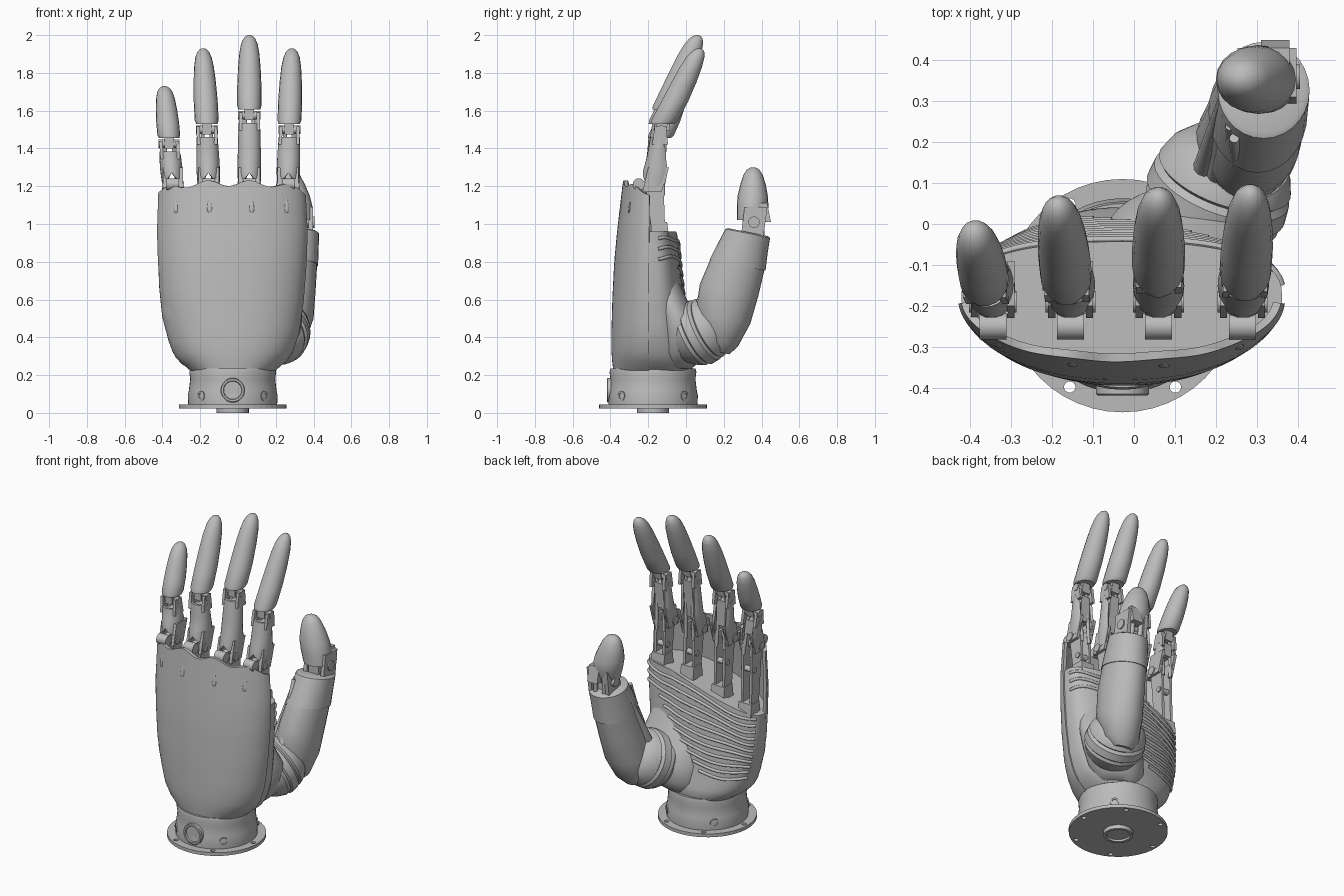
import bpy, bmesh, math
from mathutils import Vector

if "Cube" in bpy.data.objects:
    bpy.data.objects.remove(bpy.data.objects["Cube"])

grey = bpy.data.materials.new("plain_grey")
grey.use_nodes = True
grey.diffuse_color = (0.5, 0.5, 0.5, 1)
grey.node_tree.nodes["Principled BSDF"].inputs["Base Color"].default_value = (0.5, 0.5, 0.5, 1)
TAU = math.tau
Y, Z = Vector((0, 1, 0)), Vector((0, 0, 1))


def skin(name, loops, angle=35):
    """Join point loops with quads and close both ends."""
    bm = bmesh.new()
    rows = [[bm.verts.new(p) for p in loop] for loop in loops]
    n = len(rows[0])
    for a, b in zip(rows, rows[1:]):
        for i in range(n):
            j = (i + 1) % n
            bm.faces.new((a[i], a[j], b[j], b[i]))
    bm.faces.new(rows[0])
    bm.faces.new(rows[-1])
    bmesh.ops.recalc_face_normals(bm, faces=bm.faces)
    mesh = bpy.data.meshes.new(name)
    bm.to_mesh(mesh)
    bm.free()
    mesh.materials.append(grey)
    ob = bpy.data.objects.new(name, mesh)
    bpy.context.collection.objects.link(ob)
    if angle:
        bpy.ops.object.select_all(action="DESELECT")
        ob.select_set(True)
        bpy.context.view_layer.objects.active = ob
        bpy.ops.object.shade_smooth_by_angle(angle=math.radians(angle))
    return ob


def lathe(name, origin, axis, profile, n=32, angle=35):
    """Turn (distance, radius) pairs about an axis."""
    axis = Vector(axis).normalized()
    u = axis.orthogonal().normalized()
    v = axis.cross(u)
    return skin(name, [[Vector(origin) + axis * s + (u * math.cos(TAU * i / n) + v * math.sin(TAU * i / n)) * r
                        for i in range(n)] for s, r in profile], angle)


def rod(name, p, q, r, r2=None, n=12):
    d = Vector(q) - Vector(p)
    return lathe(name, p, d, [(0, r), (d.length, r if r2 is None else r2)], n)


def loft(name, rows, tilt=0, n=20):
    """Stack ellipses given as (z, x, y, half width, half depth)."""
    return skin(name, [[(x + rx * math.cos(TAU * i / n), y + ry * math.sin(TAU * i / n),
                         z - tilt * ry * math.sin(TAU * i / n)) for i in range(n)]
                       for z, x, y, rx, ry in rows])


def plate(name, low, high, wx, x_low, x_high=None):
    """Upright plate tapering from (z, y0, y1) to (z, y0, y1)."""
    ends = ((low, x_low), (high, x_low if x_high is None else x_high))
    return skin(name, [[(x - wx, a, z), (x + wx, a, z), (x + wx, b, z), (x - wx, b, z)]
                       for (z, a, b), x in ends])


def interp(rows, z):
    z = min(max(z, rows[0][0]), rows[-1][0])
    for a, b in zip(rows, rows[1:]):
        if z <= b[0]:
            t = (z - a[0]) / (b[0] - a[0])
            return [p + (q - p) * t for p, q in zip(a[1:], b[1:])]


# Wrist: flange with bolt holes, hub, collar, round button
centre = Vector((-0.028, -0.175, 0))
flange = lathe("wrist_flange", centre, Z, [(0.024, 0.285), (0.045, 0.285)], 48, 0)
for k in range(6):
    a = TAU * k / 6
    p = centre + Vector((math.cos(a), math.sin(a), 0)) * 0.258
    cutter = rod("flange_hole_cutter", p, p + Z * 0.1, 0.014)
    cutter.hide_render = True
    cutter.hide_viewport = True
    mod = flange.modifiers.new("bolt_hole", "BOOLEAN")
    mod.operation, mod.object = "DIFFERENCE", cutter
lathe("wrist_hub", centre, Z, [(0.012, 0.066), (0, 0.068), (0, 0.085), (0.03, 0.085)])
lathe("wrist_collar", centre, Z, [(0.04, 0.235), (0.09, 0.238), (0.12, 0.232), (0.18, 0.225),
                                  (0.215, 0.23), (0.235, 0.225)], 48)
lathe("wrist_button", centre + Vector((0, -0.213, 0.12)), -Y,
      [(0, 0.065), (0.027, 0.065), (0.031, 0.06), (0.031, 0.05), (0.022, 0.047)])
for k in range(4):
    a = TAU * (k + 0.5) / 4
    d = Vector((math.cos(a), math.sin(a), 0))
    lathe("wrist_screw", centre + d * 0.22 + Z * 0.09, d, [(0, 0.026), (0.02, 0.026), (0.02, 0.016), (0.013, 0.015)], 16)

# Palm outline by height: left x, right x, front y, back y
PALM = [(0.225, -0.255, 0.2, -0.385, 0.04), (0.26, -0.3, 0.25, -0.39, 0.05),
        (0.32, -0.345, 0.29, -0.395, 0.04), (0.42, -0.375, 0.325, -0.395, 0.02),
        (0.6, -0.41, 0.35, -0.39, 0), (0.8, -0.425, 0.365, -0.38, -0.02),
        (0.96, -0.43, 0.37, -0.365, -0.035), (1.26, -0.42, 0.355, -0.33, -0.05)]
SPLIT = -0.18


def cap_height(x):
    return 0.96 - 0.32 * max(0, 0.14 - x)


def palm_point(z, a, inset=0.0, slope=False):
    xl, xr, yf, yb = interp(PALM, z)
    c, s = math.cos(a), math.sin(a)
    x = (xl + xr) / 2 + ((xr - xl) / 2 - inset) * math.copysign(abs(c) ** 0.9, c)
    y = SPLIT + (yb - SPLIT - inset) * s ** 0.72 if s > 0 else SPLIT + (SPLIT - yf - inset) * s
    if slope:
        z = 0.225 + (z - 0.225) * (cap_height(x) - 0.225) / 0.735
    return Vector((x, y, z))


def steps(a, b, n):
    return [a + (b - a) * i / n for i in range(n + 1)]


skin("palm_core", [[palm_point(z, TAU * i / 64, 0.008, True) for i in range(64)]
                   for z in steps(0.225, 0.96, 18)])


def rim(a):
    x = palm_point(1.2, a).x
    return 1.216 + 0.015 * math.cos(TAU * (x - 0.06) / 0.22) - 0.055 * abs((x + 0.03) / 0.39) ** 4


shell_loops = []
for a in steps(math.pi + 0.08, TAU - 0.08, 72):
    zs = steps(0.225, rim(a), 18)
    shell_loops.append([palm_point(z, a) for z in zs] + [palm_point(z, a, 0.02) for z in reversed(zs)])
skin("front_shell", shell_loops)

# Drop-shaped tendon bumps below the knuckles
for x in (-0.32, -0.135, 0.06, 0.25):
    p = palm_point(1.09, -math.acos((x + 0.03) / 0.4))
    loft("tendon_bump", [(p.z + h, p.x, p.y + 0.003 + 0.11 * h, r, r * 0.5) for h, r in
                         ((-0.032, 0.004), (-0.026, 0.011), (-0.012, 0.015), (0.015, 0.012), (0.06, 0.004))], n=12)

# Raised wavy grip lines across the back of the palm
for k in range(11):
    z = 0.42 + 0.05 * k
    curve = bpy.data.curves.new("grip_line", "CURVE")
    curve.dimensions, curve.bevel_depth, curve.bevel_resolution = "3D", 0.009, 2
    path = [palm_point(z + 0.009 * math.sin(a * 5 + k * 0.6), a, 0.006, True)
            for a in steps(2.85, 1.75 - 0.12 * k if k < 8 else 0.12, 28)]
    line = curve.splines.new("POLY")
    line.points.add(len(path) - 1)
    for point, p in zip(line.points, path):
        point.co = (*p, 1)
    curve.materials.append(grey)
    bpy.context.collection.objects.link(bpy.data.objects.new("grip_line", curve))


def finger(name, xb, xj, xt, zj, zt, yj, yt, w):
    def at(z):
        return xb + (xj - xb) * (z - 1.2) / (zj - 1.2)

    # Base bracket and drive rods rising from the palm
    foot = cap_height(xb) - 0.01
    for s in (-1, 1):
        plate(name + "_base_link", (foot, -0.18, -0.11), (1.24, -0.22, -0.12), 0.008, xb + s * 0.03)
        plate(name + "_knuckle_ear", (1.17, -0.23, -0.13), (1.3, -0.2, -0.09), 0.009, xb + s * w * 0.76)
        plate(name + "_tip_ear", (zj - 0.08, yj - 0.05, yj + 0.035), (zj + 0.015, yj - 0.035, yj + 0.025),
              0.009, at(zj - 0.08) + s * w * 0.75, xj + s * w * 0.75)
        rod(name + "_drive_rod", (xb + s * 0.026, -0.12, 1.15), (xj + s * 0.022, yj, zj), 0.01)
    plate(name + "_base_block", (foot - 0.02, -0.19, -0.09), (foot + 0.06, -0.18, -0.1), 0.045, xb)
    rod(name + "_base_pin", (xb - 0.045, -0.14, 1.06), (xb + 0.045, -0.14, 1.06), 0.018)
    rod(name + "_knuckle_pulley", (xb - 0.033, -0.25, 1.21), (xb + 0.033, -0.25, 1.21), 0.032, n=20)
    rod(name + "_knuckle_pin", (xb - w, -0.19, 1.2), (xb + w, -0.19, 1.2), 0.026, n=16)

    # Channel-shaped lower segment, open at the back
    rows = [(1.2, -0.16, w * 0.95, 0.075), (1.28, -0.148, w * 1.03, 0.08),
            (1.35, -0.146, w * 1.0, 0.062), (zj - 0.04, yj - 0.008, w * 0.92, 0.05)]
    loops = []
    for a in steps(math.pi * 0.78, math.pi * 2.22, 18):
        back = max(0.0, math.sin(a))
        zs = steps(1.27 - 0.07 * abs(math.cos(a)), zj - 0.04 - 0.1 * back, 6)
        wall = []
        for inset, order in ((0, zs), (0.015, zs[::-1])):
            for z in order:
                y, rx, ry = interp(rows, z)
                wall.append((at(z) + (rx - inset) * math.cos(a), y + (ry - inset) * math.sin(a), z))
        loops.append(wall)
    skin(name + "_lower_segment", loops)
    plate(name + "_lower_core", (1.29, -0.19, -0.12), (zj - 0.05, yj - 0.03, yj + 0.02), w * 0.5, at(1.29), at(zj - 0.05))

    # Hinge and rounded tip
    rod(name + "_tip_pin", (xj - w * 0.95, yj, zj), (xj + w * 0.95, yj, zj), 0.023)
    plate(name + "_tip_neck", (zj - 0.025, yj - 0.03, yj + 0.02), (zj + 0.06, yj - 0.03, yj + 0.04), 0.025, xj)
    z0 = zj + 0.03
    loft(name + "_tip", [(z0 + (zt - z0) * t, xj + (xt - xj) * t, yj + 0.005 + (yt - yj) * t ** 0.9,
                          w * s, w * 1.14 * s)
                         for t, s in ((0, 0.92), (0.05, 1.04), (0.3, 1.04), (0.55, 0.97), (0.75, 0.86),
                                      (0.88, 0.71), (0.95, 0.52), (0.985, 0.32), (1, 0.12))], n=18)


finger("little_finger", -0.345, -0.365, -0.39, 1.425, 1.73, -0.145, -0.03, 0.058)
finger("ring_finger", -0.155, -0.165, -0.185, 1.5, 1.93, -0.14, 0.035, 0.061)
finger("middle_finger", 0.06, 0.06, 0.06, 1.575, 2.0, -0.12, 0.055, 0.062)
finger("index_finger", 0.265, 0.272, 0.285, 1.5, 1.93, -0.13, 0.065, 0.061)

# Thumb: ringed root, lower body, cuff, hinge and tip
lathe("thumb_root", (0.2, 0.06, 0.42), (0.3, 0.8, 0.4),
      [(-0.12, 0.11), (-0.08, 0.145), (-0.03, 0.17), (-0.01, 0.166), (0, 0.178), (0.045, 0.174), (0.06, 0.16),
       (0.07, 0.17), (0.11, 0.155), (0.15, 0.12), (0.17, 0.06)], 40)
loft("palm_mound", [(0.235, 0.06, -0.06, 0.12, 0.09), (0.26, 0.08, -0.05, 0.14, 0.11), (0.32, 0.11, -0.03, 0.18, 0.12),
                    (0.42, 0.13, -0.03, 0.2, 0.125), (0.52, 0.15, -0.055, 0.19, 0.105), (0.6, 0.16, -0.09, 0.16, 0.095),
                    (0.7, 0.17, -0.12, 0.12, 0.08)], n=32)
loft("thumb_body", [(0.32, 0.24, 0.18, 0.06, 0.05), (0.37, 0.25, 0.185, 0.105, 0.09), (0.5, 0.275, 0.195, 0.125, 0.145),
                    (0.65, 0.29, 0.228, 0.121, 0.155), (0.785, 0.303, 0.272, 0.116, 0.143)], 0.2, 28)
loft("thumb_cuff", [(0.782, 0.303, 0.273, 0.121, 0.148), (0.87, 0.31, 0.3, 0.117, 0.132),
                    (0.95, 0.317, 0.327, 0.112, 0.118), (0.957, 0.317, 0.328, 0.1, 0.105)], 0.2, 28)
for k in range(4):
    rod("thumb_web_fold", (0.215 + 0.01 * k, 0.3 - 0.03 * k, 0.94), (0.175 + 0.03 * k, 0.14 - 0.02 * k, 0.58), 0.012, 0.03)
for s in (-1, 1):
    plate("thumb_hinge_ear", (0.93, 0.29, 0.41), (1.09, 0.31, 0.43), 0.012, 0.325 + s * 0.06)
    rod("thumb_drive_rod", (0.325 + s * 0.03, 0.4, 0.93), (0.315 + s * 0.03, 0.41, 1.1), 0.014)
plate("thumb_hinge_block", (0.93, 0.3, 0.38), (1.06, 0.3, 0.38), 0.035, 0.32)
rod("thumb_hinge_pin", (0.235, 0.36, 1.01), (0.405, 0.36, 1.01), 0.03, n=16)
plate("thumb_back_bracket", (1.01, 0.37, 0.45), (1.11, 0.37, 0.43), 0.035, 0.345)
loft("thumb_tip", [(1.02, 0.315, 0.34, 0.08, 0.07), (1.09, 0.303, 0.353, 0.092, 0.084), (1.15, 0.29, 0.353, 0.09, 0.08),
                   (1.21, 0.278, 0.355, 0.076, 0.067), (1.26, 0.27, 0.355, 0.058, 0.051),
                   (1.288, 0.267, 0.355, 0.038, 0.033), (1.3, 0.265, 0.355, 0.012, 0.012)])
lathe("thumb_screw", (0.405, 0.265, 0.86), (1, -0.2, 0), [(-0.02, 0.016), (0.016, 0.016), (0.016, 0.009), (0.01, 0.008)], 12)
